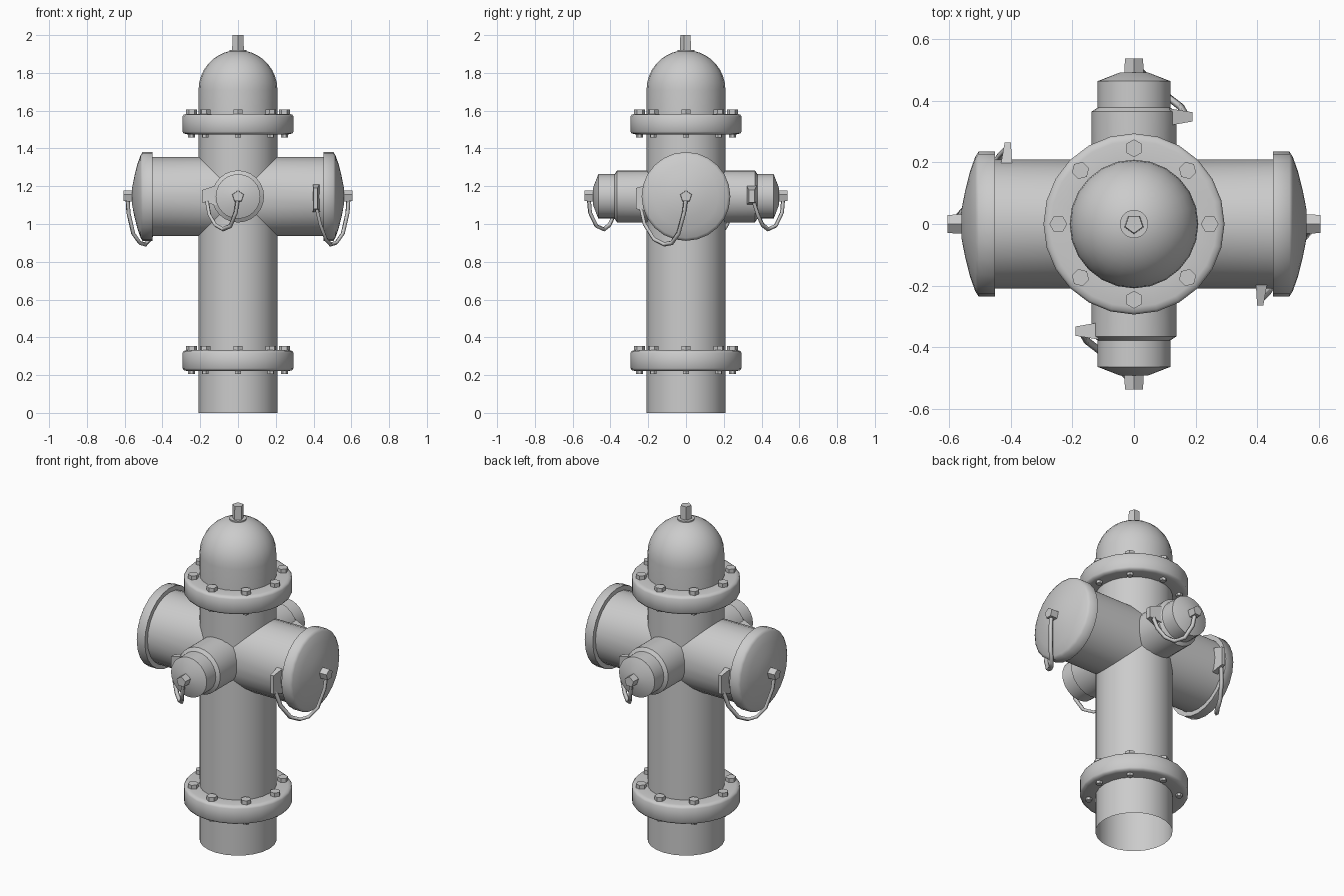
import bpy, bmesh
from math import pi, sin, cos, sqrt, radians
from mathutils import Matrix, Vector

if "Cube" in bpy.data.objects:
    bpy.data.objects.remove(bpy.data.objects["Cube"])

R = 0.209          # barrel radius
AXIS_Z = 1.146     # height of the outlet axes


def finish(name, bm, matrix, angle):
    bmesh.ops.recalc_face_normals(bm, faces=bm.faces)
    mesh = bpy.data.meshes.new(name)
    bm.transform(matrix)
    bm.to_mesh(mesh)
    bm.free()
    ob = bpy.data.objects.new(name, mesh)
    bpy.context.collection.objects.link(ob)
    bpy.ops.object.select_all(action='DESELECT')
    ob.select_set(True)
    bpy.context.view_layer.objects.active = ob
    if angle:
        bpy.ops.object.shade_smooth_by_angle(angle=radians(angle))
    return ob


def lathe(name, profile, matrix=Matrix(), n=24, angle=40, fit=False, sink=0.0):
    """Revolve (radius, height) points around local z; fit wraps the first ring onto the barrel."""
    bm = bmesh.new()
    rings = []
    for i, (r, h) in enumerate(profile):
        if r == 0:
            rings.append([bm.verts.new((0, 0, h))])
            continue
        ring = []
        for k in range(n):
            a = 2 * pi * k / n
            x, y = r * cos(a), r * sin(a)
            z = sqrt(max(0, R * R - y * y)) - sink if fit and i == 0 else h
            ring.append(bm.verts.new((x, y, z)))
        rings.append(ring)
    for a, b in zip(rings, rings[1:]):
        for k in range(n):
            j = (k + 1) % n
            quad = [a[k % len(a)], a[j % len(a)], b[j % len(b)], b[k % len(b)]]
            bm.faces.new(list(dict.fromkeys(quad)))
    return finish(name, bm, matrix, angle)


def prism(name, r0, r1, z0, z1, matrix=Matrix(), n=6):
    return lathe(name, [(0, z0), (r0, z0), (r1, z1), (0, z1)], matrix, n, 0)


def lug(name, base, tip, matrix):
    """Tapered block along -y; base and tip are (u0, u1, y, z0, z1)."""
    bm = bmesh.new()
    for u0, u1, y, z0, z1 in (base, tip):
        for u, z in ((u0, z0), (u1, z0), (u1, z1), (u0, z1)):
            bm.verts.new((u, y, z))
    bmesh.ops.convex_hull(bm, input=bm.verts)
    return finish(name, bm, matrix, 0)


def chain(name, pts, matrix):
    cu = bpy.data.curves.new(name, 'CURVE')
    cu.dimensions = '3D'
    cu.bevel_depth = 0.012
    cu.bevel_resolution = 0
    cu.use_fill_caps = True
    sp = cu.splines.new('POLY')
    sp.points.add(len(pts) - 1)
    for p, co in zip(sp.points, pts):
        p.co = (*(matrix @ Vector(co)), 1)
    ob = bpy.data.objects.new(name, cu)
    bpy.context.collection.objects.link(ob)
    bpy.ops.object.select_all(action='DESELECT')
    ob.select_set(True)
    bpy.context.view_layer.objects.active = ob
    bpy.ops.object.convert(target='MESH')


# Barrel with open base, and the domed bonnet
dome = [(R * cos(radians(t)), 1.71 + 0.21 * sin(radians(t))) for t in range(0, 90, 10)]
lathe("barrel", [(R, 0), (R, 1.53)])
lathe("bonnet", [(R, 1.53)] + dome + [(0, 1.92)])
lathe("bonnet_collar", [(0.046, 1.905), (0.046, 1.922), (0, 1.922)])
prism("bonnet_nut", 0.033, 0.03, 1.915, 2.0, Matrix.Rotation(-pi / 2, 4, 'Z'), 5)

# Flanges with eight bolts each
for label, z0, z1 in (("lower", 0.222, 0.332), ("upper", 1.475, 1.583)):
    lathe(label + "_flange", [(R, z0), (0.27, z0), (0.287, z0 + 0.004), (0.294, z0 + 0.014),
                              (0.294, z1 - 0.014), (0.287, z1 - 0.004), (0.27, z1), (R, z1)], angle=60)
    for k in range(8):
        m = Matrix.Rotation(k * pi / 4, 4, 'Z') @ Matrix.Translation((0.246, 0, 0))
        prism(f"{label}_bolt_{k}", 0.029, 0.029, z1 - 0.005, z1 + 0.023, m)
        prism(f"{label}_bolt_end_{k}", 0.018, 0.018, z0 - 0.016, z0 + 0.005, m)

# Four outlets: large left and right, small front and back
for label, turn, large in (("right", 0, True), ("back", 90, False),
                           ("left", 180, True), ("front", 270, False)):
    spin = Matrix.Rotation(radians(turn), 4, 'Z')
    out = spin @ Matrix.Translation((0, 0, AXIS_Z)) @ Matrix.Rotation(pi / 2, 4, 'Y')
    if large:
        lathe(label + "_outlet", [(R, 0), (R, 0.46)], out, fit=True)
        lathe(label + "_cap", [(R, 0.452), (0.235, 0.452), (0.235, 0.505), (0.22, 0.515),
                               (0.17, 0.533), (0.11, 0.548), (0.048, 0.56), (0, 0.56)], out, angle=60)
        end, tip = 0.56, 0.605
        lug_base = (0.395, 0.435, -0.18, 1.06, 1.215)
        lug_tip = (0.4, 0.42, -0.265, 1.08, 1.19)
        path = [(0.585, 0, 1.14), (0.58, -0.01, 1.06), (0.555, -0.04, 0.95), (0.52, -0.075, 0.9),
                (0.49, -0.115, 0.892), (0.465, -0.17, 0.92), (0.435, -0.22, 1.0), (0.412, -0.243, 1.1)]
    else:
        lathe(label + "_outlet", [(0.138, 0), (0.138, 0.365), (0.118, 0.378), (0.118, 0.464)],
              out, fit=True, sink=0.01)
        lathe(label + "_cap", [(0.118, 0.464), (0.046, 0.492), (0, 0.492)], out)
        end, tip = 0.492, 0.538
        lug_base = (0.32, 0.375, -0.115, 1.1, 1.205)
        lug_tip = (0.333, 0.363, -0.19, 1.115, 1.18)
        path = [(0.515, 0, 1.14), (0.508, -0.012, 1.06), (0.475, -0.04, 0.99), (0.435, -0.08, 0.972),
                (0.405, -0.12, 0.995), (0.38, -0.152, 1.05), (0.355, -0.166, 1.13)]
    prism(label + "_nut", 0.033, 0.031, end - 0.01, tip, out @ Matrix.Rotation(pi, 4, 'Z'), 5)
    lug(label + "_chain_lug", lug_base, lug_tip, spin)
    chain(label + "_chain", path, spin)
